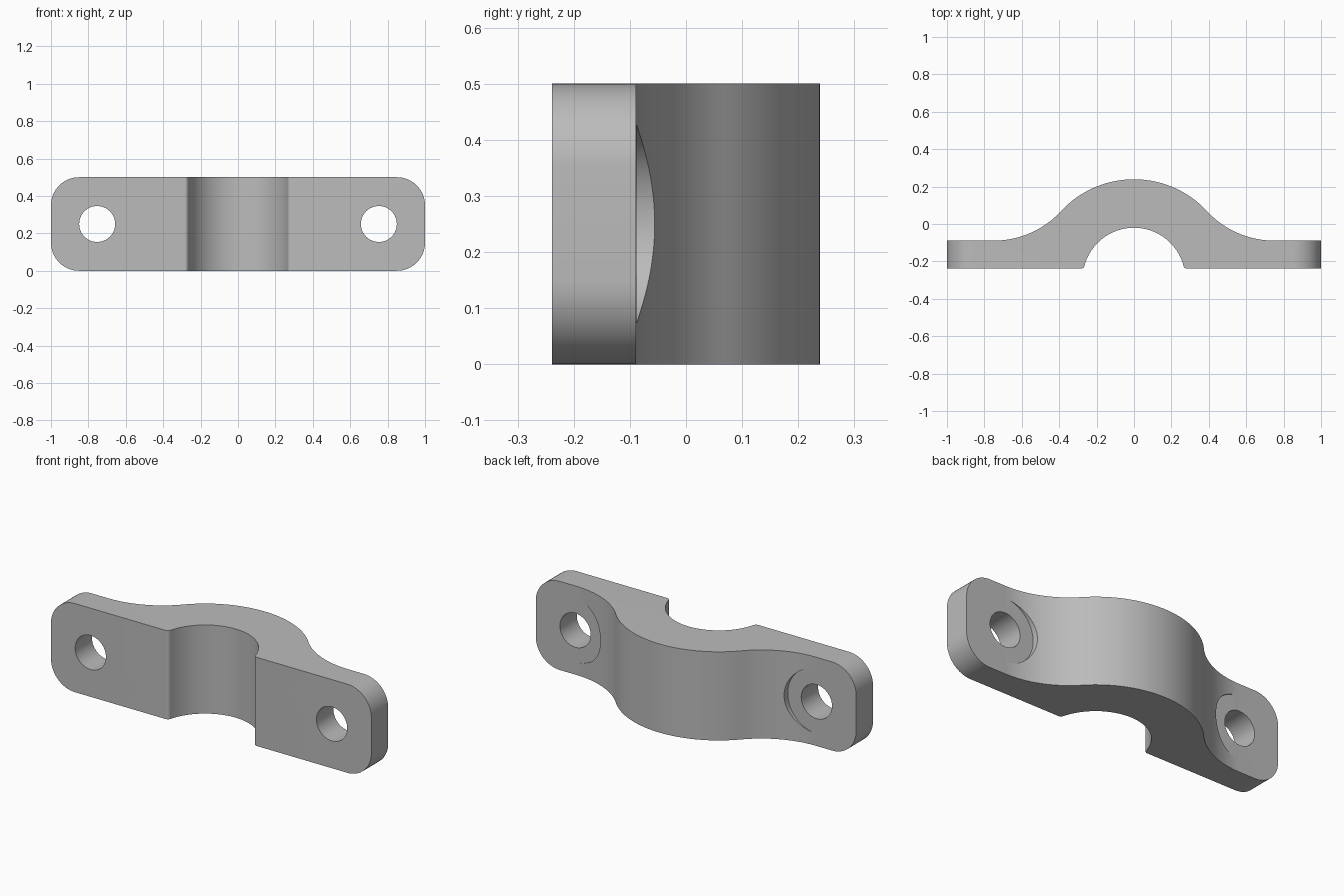
import bpy
import bmesh
from math import pi, sin, cos, atan2, sqrt
from mathutils import Vector

cube = bpy.data.objects.get("Cube")
if cube:
    bpy.data.objects.remove(cube, do_unlink=True)

HEIGHT = 0.5
FRONT, FLANGE, BACK = -0.239, -0.089, 0.239   # y levels
AXIS_Y = -0.294                               # axis of the saddle arch
OUTER, BORE = BACK - AXIS_Y, 0.274
BLEND_X, EDGE = 0.75, 0.02
HOLE_X, HOLE_R, SEAT_R = 0.753, 0.096, 0.18
CORNER = 0.15

grey = bpy.data.materials.new("plain grey")
grey.use_nodes = True
colour = (0.5, 0.5, 0.5, 1)
grey.diffuse_color = colour
grey.node_tree.nodes["Principled BSDF"].inputs["Base Color"].default_value = colour


def arc(cx, cy, r, start, end, steps):
    return [(cx + r * cos(start + (end - start) * i / steps),
             cy + r * sin(start + (end - start) * i / steps))
            for i in range(steps + 1)]


def prism(name, outline, offset):
    """Extrude a closed 3D outline along an offset vector."""
    bm = bmesh.new()
    face = bm.faces.new([bm.verts.new(p) for p in outline])
    grown = bmesh.ops.extrude_face_region(bm, geom=[face])["geom"]
    verts = [v for v in grown if isinstance(v, bmesh.types.BMVert)]
    bmesh.ops.translate(bm, verts=verts, vec=Vector(offset))
    bmesh.ops.recalc_face_normals(bm, faces=bm.faces)
    mesh = bpy.data.meshes.new(name)
    bm.to_mesh(mesh)
    bm.free()
    mesh.materials.append(grey)
    obj = bpy.data.objects.new(name, mesh)
    bpy.context.collection.objects.link(obj)
    return obj


def cut(target, cutter, operation):
    """Apply a boolean and discard the cutter."""
    cutter.hide_render = True
    mod = target.modifiers.new("cut", "BOOLEAN")
    mod.operation = operation
    mod.solver = "EXACT"
    mod.object = cutter
    bpy.ops.object.select_all(action="DESELECT")
    target.select_set(True)
    bpy.context.view_layer.objects.active = target
    bpy.ops.object.modifier_apply(modifier=mod.name)
    bpy.data.objects.remove(cutter, do_unlink=True)


# Saddle profile: outer arch, concave blend, flange, rounded lip, bore
rise = FLANGE - AXIS_Y
blend = (BLEND_X**2 + rise**2 - OUTER**2) / (2 * (OUTER - rise))
t = atan2(rise + blend, BLEND_X)
lip_y = FRONT + EDGE
lip_x = sqrt((BORE + EDGE)**2 - (lip_y - AXIS_Y)**2)
u = atan2(lip_y - AXIS_Y, lip_x)
half = arc(0, AXIS_Y, OUTER, pi / 2, t, 24)
half += arc(BLEND_X, FLANGE + blend, blend, pi + t, 3 * pi / 2, 24)[1:]
half += [(1, FLANGE), (1, FRONT)]
half += arc(lip_x, lip_y, EDGE, 3 * pi / 2, pi + u, 8)
half += arc(0, AXIS_Y, BORE, u, pi / 2, 32)[1:]
profile = half + [(-x, y) for x, y in reversed(half[1:-1])]
clamp = prism("saddle_clamp", [(x, y, 0) for x, y in profile], (0, 0, HEIGHT))

# Rounded flange corners
mid = HEIGHT / 2
for side in (-1, 1):
    for top in (-1, 1):
        cx, cz = 1 - CORNER, mid - CORNER
        curve = arc(cx, cz, CORNER, 0, pi / 2, 16)
        outline = curve + [(cx, mid + 0.1), (1.1, mid + 0.1), (1.1, cz)]
        corner = prism("corner_cutter",
                       [(side * x, -0.5, mid + top * z) for x, z in outline],
                       (0, 1, 0))
        cut(clamp, corner, "DIFFERENCE")

# Bolt holes and the spot-faced seats behind them
for side in (-1, 1):
    for radius, start in ((SEAT_R, FLANGE + 0.0004), (HOLE_R, -0.5)):
        ring = arc(side * HOLE_X, mid, radius, 0, 2 * pi, 64)[:-1]
        drill = prism("drill_cutter", [(x, start, z) for x, z in ring], (0, 1, 0))
        cut(clamp, drill, "DIFFERENCE")

bpy.ops.object.shade_smooth_by_angle(angle=pi / 6)
